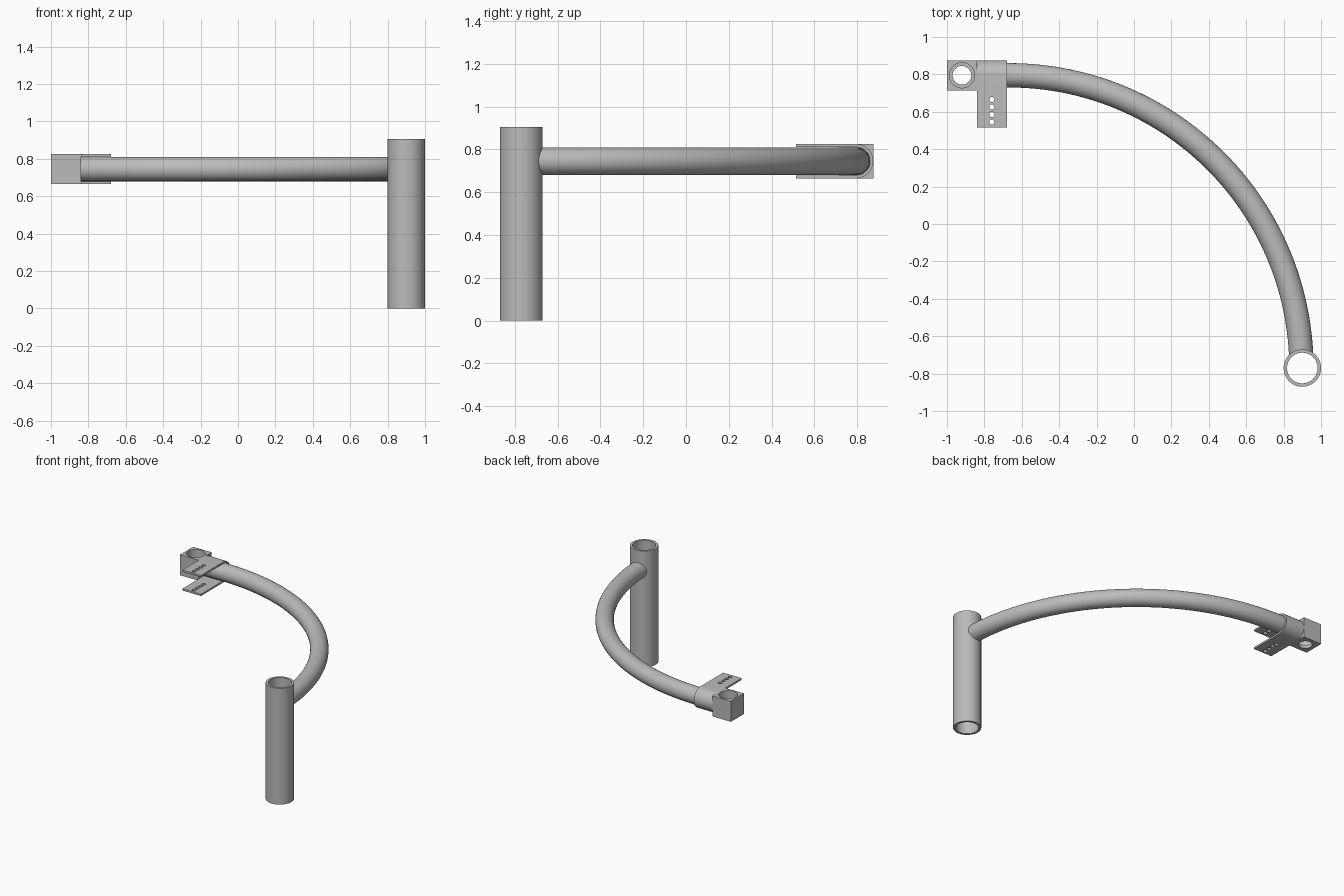
import bpy, bmesh, math
from mathutils import Vector

cube = bpy.data.objects.get("Cube")
if cube:
    bpy.data.objects.remove(cube, do_unlink=True)

steel = bpy.data.materials.new("grey steel")
steel.use_nodes = True
steel.diffuse_color = (0.5, 0.5, 0.5, 1)
steel.node_tree.nodes["Principled BSDF"].inputs["Base Color"].default_value = (0.5, 0.5, 0.5, 1)

ARM_Z, ARM_R = 0.745, 0.065
ARM_Y = 0.795                      # centreline of the straight end
POST_X, POST_Y, POST_H = 0.9, -0.77, 0.905
PIVOT_X = -0.67                    # centre of the arm's quarter circle
BLOCK_X = -0.92
STRAP_X, STRAP_W, STRAP_T = -0.76, 0.16, 0.014


def make(name, bm):
    bmesh.ops.recalc_face_normals(bm, faces=bm.faces)
    mesh = bpy.data.meshes.new(name)
    bm.to_mesh(mesh)
    bm.free()
    mesh.materials.append(steel)
    obj = bpy.data.objects.new(name, mesh)
    bpy.context.collection.objects.link(obj)
    return obj


def activate(obj):
    bpy.ops.object.select_all(action='DESELECT')
    obj.select_set(True)
    bpy.context.view_layer.objects.active = obj


def cylinder(name, x, y, z0, z1, r, sides=64):
    bm = bmesh.new()
    bmesh.ops.create_cone(bm, cap_ends=True, segments=sides, radius1=r, radius2=r, depth=z1 - z0)
    bmesh.ops.translate(bm, verts=bm.verts, vec=(x, y, (z0 + z1) / 2))
    return make(name, bm)


def cut(obj, cutter):
    cutter.hide_render = True
    mod = obj.modifiers.new("cut", 'BOOLEAN')
    mod.operation, mod.solver, mod.object = 'DIFFERENCE', 'EXACT', cutter
    activate(obj)
    bpy.ops.object.modifier_apply(modifier=mod.name)
    bpy.data.objects.remove(cutter, do_unlink=True)


def smooth(obj):
    activate(obj)
    bpy.ops.object.shade_smooth_by_angle(angle=math.radians(30))


def sweep(name, path, r, sides=48):
    """Closed round bar along a level path."""
    bm = bmesh.new()
    rings = []
    for i, p in enumerate(path):
        t = (path[min(i + 1, len(path) - 1)] - path[max(i - 1, 0)]).normalized()
        side = Vector((-t.y, t.x, 0))
        angles = [2 * math.pi * k / sides for k in range(sides)]
        rings.append([bm.verts.new(p + side * r * math.cos(a) + Vector((0, 0, r * math.sin(a))))
                      for a in angles])
    for a, b in zip(rings, rings[1:]):
        for k in range(sides):
            n = (k + 1) % sides
            bm.faces.new((a[k], a[n], b[n], b[k]))
    bm.faces.new(rings[0])
    bm.faces.new(rings[-1])
    return make(name, bm)


# Hollow upright post
post = cylinder("post", POST_X, POST_Y, 0, POST_H, 0.1)
cut(post, cylinder("post_bore", POST_X, POST_Y, -0.1, POST_H + 0.1, 0.082))
smooth(post)

# Curved arm: straight end, then a quarter circle into the post wall
radius = ARM_Y - POST_Y
path = [Vector((BLOCK_X + 0.08, ARM_Y, ARM_Z))]
for i in range(61):
    a = math.pi / 2 * (1 - i / 60)
    path.append(Vector((PIVOT_X + radius * math.cos(a), POST_Y + radius * math.sin(a), ARM_Z)))
arm = sweep("curved_arm", path, ARM_R)
cut(arm, cylinder("arm_saddle", POST_X, POST_Y, 0.5, 1, 0.09))
smooth(arm)

# End block with a stepped vertical hole
bm = bmesh.new()
bmesh.ops.create_cube(bm, size=0.16)
bmesh.ops.translate(bm, verts=bm.verts, vec=(BLOCK_X, ARM_Y, ARM_Z))
block = make("end_block", bm)
cut(block, cylinder("block_hole", BLOCK_X, ARM_Y, 0.5, 1, 0.05))
cut(block, cylinder("block_counterbore", BLOCK_X, ARM_Y, 0.69, 1, 0.067))
smooth(block)

# U-shaped strap round the arm, with two flat plates
R = 0.08


def half_round(r, front):
    arc = [(ARM_Y + r * math.cos(a), ARM_Z + r * math.sin(a))
           for a in (math.pi * (k / 32 - 0.5) for k in range(33))]
    return [(front, ARM_Z - r)] + arc + [(front, ARM_Z + r)]


outer, inner = half_round(R, 0.515), half_round(R - STRAP_T, 0.515)
bm = bmesh.new()
grid = [[bm.verts.new((STRAP_X + s * STRAP_W / 2, y, z)) for y, z in line]
        for line, s in ((outer, -1), (outer, 1), (inner, 1), (inner, -1))]
for i in range(4):
    a, b = grid[i], grid[(i + 1) % 4]
    for k in range(len(a) - 1):
        bm.faces.new((a[k], a[k + 1], b[k + 1], b[k]))
for k in (0, -1):
    bm.faces.new([line[k] for line in grid])
strap = make("clamp_strap", bm)

# Row of four holes through both plates
for i in range(4):
    cut(strap, cylinder("strap_hole", STRAP_X, 0.545 + 0.04 * i, 0.5, 1, 0.014, 24))
smooth(strap)
